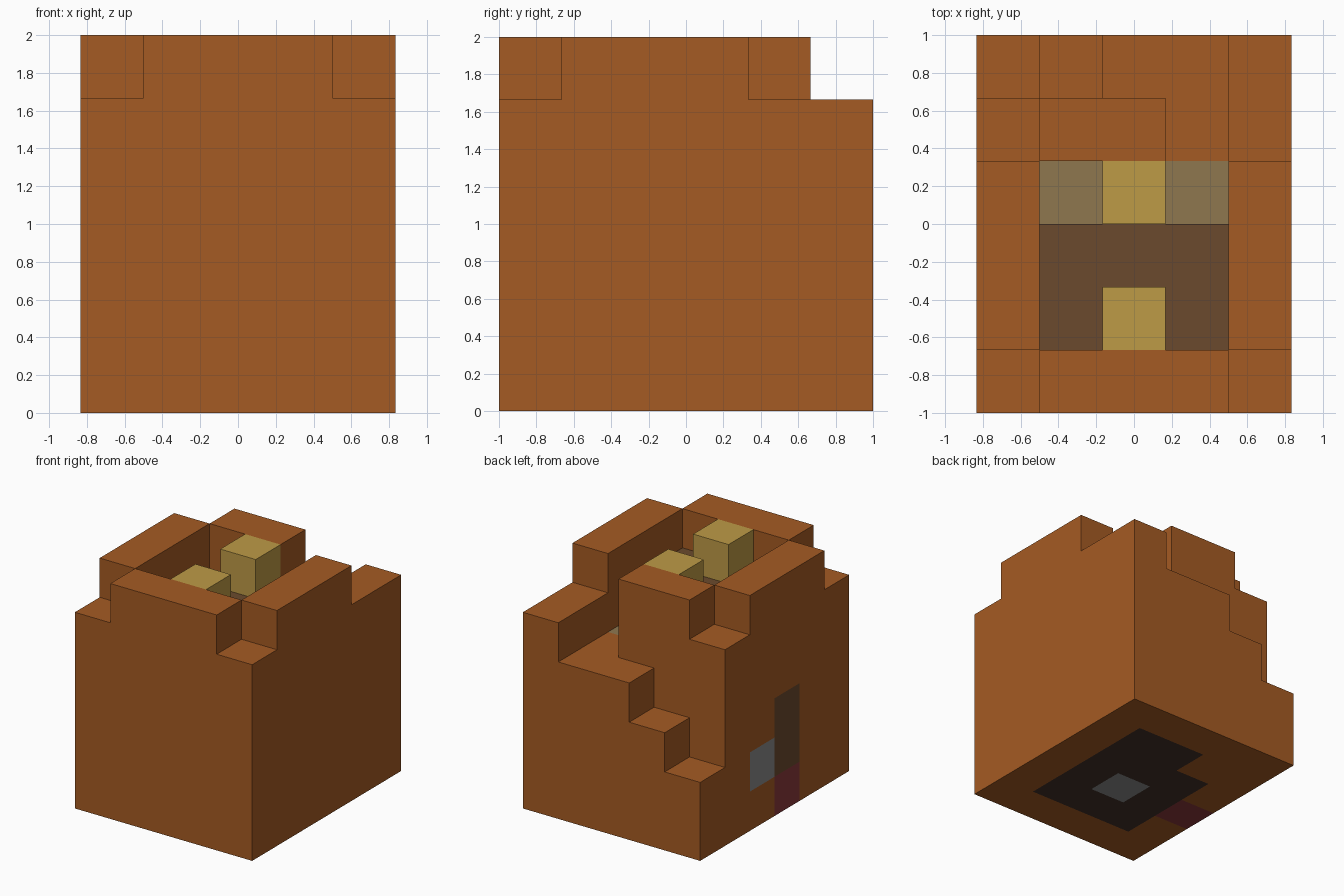
import bpy, bmesh
from mathutils import Vector

cube = bpy.data.objects.get("Cube")
if cube:
    bpy.data.objects.remove(cube, do_unlink=True)

UNIT = 1 / 3  # edge of one block


def material(name, rgb):
    """Flat material from display colour values (0-255), stored linear."""
    lin = [((c / 255 + 0.055) / 1.055) ** 2.4 for c in rgb]
    m = bpy.data.materials.new(name)
    m.use_nodes = True
    m.diffuse_color = (*lin, 1)
    bsdf = m.node_tree.nodes["Principled BSDF"]
    bsdf.inputs["Base Color"].default_value = (*lin, 1)
    bsdf.inputs["Roughness"].default_value = 0.9
    return m


orange = material("orange_brown", (165, 91, 35))
dark = material("dark_brown", (107, 74, 45))
tan = material("tan", (143, 119, 79))
yellow = material("straw_yellow", (190, 155, 70))
soot = material("soot_black", (66, 49, 40))
grey = material("stone_grey", (138, 138, 138))
red = material("dark_red", (138, 57, 59))

blocks = {}  # block position -> part name
colours = {}  # part name -> material


def fill(part, mat, xs, ys, zs):
    """Fill an inclusive range of blocks; later parts replace earlier ones."""
    colours[part] = mat
    for x in range(xs[0], xs[1] + 1):
        for y in range(ys[0], ys[1] + 1):
            for z in range(zs[0], zs[1] + 1):
                blocks[x, y, z] = part


def carve(xs, ys, zs):
    """Empty an inclusive range of blocks."""
    for p in list(blocks):
        if all(lo <= c <= hi for c, (lo, hi) in zip(p, (xs, ys, zs))):
            del blocks[p]


# Outer shell with notched corners
fill("shell", orange, (-2, 2), (0, 5), (0, 5))
for x in (-2, 2):
    for y in (0, 4):
        carve((x, x), (y, y), (5, 5))

# Back steps descending to one side, and the entry gap
for x, height in zip(range(-2, 3), (2, 3, 4, 4, 5)):
    carve((x, x), (5, 5), (height, 5))
carve((1, 1), (4, 4), (4, 5))

# Inner well: raised floor, lower side ledges, two posts
carve((-1, 1), (1, 3), (4, 5))
fill("inner_floor", dark, (-1, 1), (1, 2), (4, 4))
fill("post_support", dark, (0, 0), (3, 3), (4, 4))
for x, side in ((-1, "right"), (1, "left")):
    fill(side + "_ledge", tan, (x, x), (3, 3), (3, 3))
for y, end in ((1, "front"), (3, "back")):
    fill(end + "_post", yellow, (0, 0), (y, y), (5, 5))

# Underside panel with its centre stone
fill("underside_panel", soot, (-1, 1), (1, 3), (0, 0))
fill("underside_panel", soot, (0, 1), (4, 4), (0, 0))
fill("underside_stone", grey, (0, 0), (2, 2), (0, 0))

# Side doorway blocks
fill("door_panel", dark, (-2, -2), (2, 2), (1, 2))
fill("door_sill", red, (-2, -2), (2, 2), (0, 0))
fill("door_stone", grey, (-2, -2), (3, 3), (1, 1))


def build(part):
    """Mesh the exposed faces of one part and merge the flat regions."""
    bm = bmesh.new()
    for p in [p for p, name in blocks.items() if name == part]:
        centre = Vector(p) + Vector((0, -2.5, 0.5))
        for axis in range(3):
            for sign in (-1, 1):
                n = Vector((0, 0, 0))
                n[axis] = sign
                if tuple(int(a + b) for a, b in zip(p, n)) in blocks:
                    continue
                u = Vector((0, 0, 0))
                u[(axis + 1) % 3] = 0.5
                v = n.cross(u)
                mid = centre + n / 2
                corners = (mid - u - v, mid + u - v, mid + u + v, mid - u + v)
                bm.faces.new([bm.verts.new(c * UNIT) for c in corners])
    bmesh.ops.remove_doubles(bm, verts=bm.verts, dist=0.001)
    bmesh.ops.dissolve_limit(bm, angle_limit=0.01, verts=bm.verts, edges=bm.edges)
    mesh = bpy.data.meshes.new(part)
    bm.to_mesh(mesh)
    bm.free()
    mesh.materials.append(colours[part])
    bpy.context.collection.objects.link(bpy.data.objects.new(part, mesh))


for part in colours:
    build(part)
